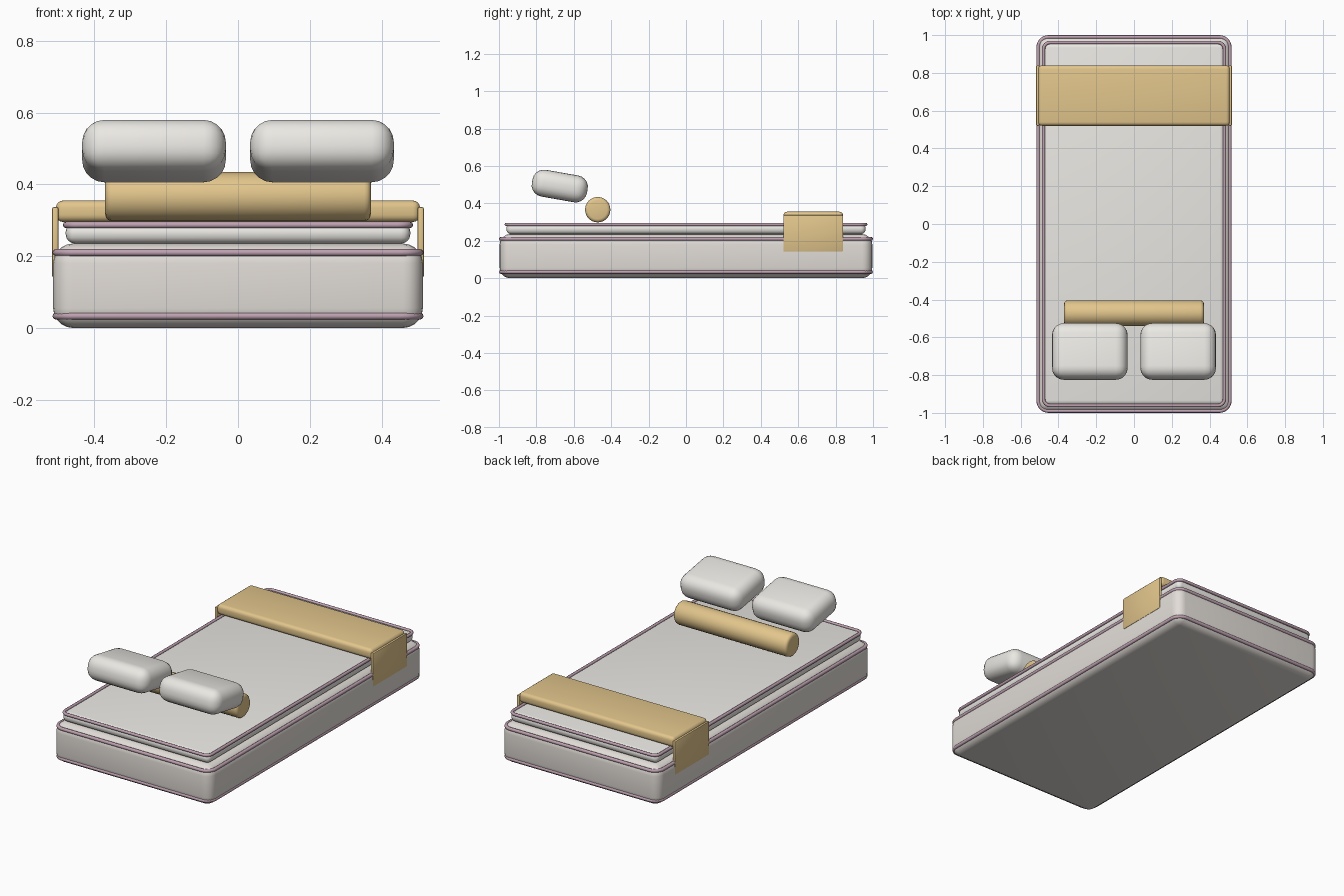
import bpy, math
from mathutils import Vector

if "Cube" in bpy.data.objects:
    bpy.data.objects.remove(bpy.data.objects["Cube"])


def material(name, rgb):
    m = bpy.data.materials.new(name)
    m.diffuse_color = (*rgb, 1)
    m.use_nodes = True
    m.node_tree.nodes["Principled BSDF"].inputs["Base Color"].default_value = m.diffuse_color
    return m


BASE = material("warm_fabric", (0.76, 0.72, 0.68))
SHEET = material("white_linen", (0.83, 0.81, 0.77))
PIPE = material("mauve_trim", (0.52, 0.36, 0.44))
GOLD = material("gold_fabric", (0.76, 0.56, 0.26))


def finish(ob, name, mat, bevel=0, segments=4):
    ob.name = name
    ob.data.materials.append(mat)
    if bevel:
        b = ob.modifiers.new("Bevel", "BEVEL")
        b.width = bevel
        b.segments = segments
        b.limit_method = "ANGLE"
        b.angle_limit = math.radians(40)
        bpy.ops.object.modifier_apply(modifier=b.name)
    bpy.ops.object.shade_smooth_by_angle(angle=math.radians(40))
    return ob


def box(name, lo, hi, mat, bevel, segments=4, tilt=0):
    lo, hi = Vector(lo), Vector(hi)
    bpy.ops.mesh.primitive_cube_add(size=1, location=(lo + hi) / 2)
    ob = bpy.context.object
    ob.scale = hi - lo
    bpy.ops.object.transform_apply(location=False, rotation=False, scale=True)
    ob.rotation_euler.x = tilt
    return finish(ob, name, mat, bevel, segments)


def piping(name, hx, hy, z, corner, radius):
    # closed rounded-rectangle tube, hx/hy measured to the tube centre
    cu = bpy.data.curves.new(name, "CURVE")
    cu.dimensions = "3D"
    cu.bevel_depth = radius
    cu.bevel_resolution = 2
    pts = []
    for i, (sx, sy) in enumerate([(1, 1), (-1, 1), (-1, -1), (1, -1)]):
        for k in range(7):
            a = math.radians(90 * i + 15 * k)
            pts.append((sx * (hx - corner) + corner * math.cos(a),
                        sy * (hy - corner) + corner * math.sin(a), z, 1))
    sp = cu.splines.new("POLY")
    sp.points.add(len(pts) - 1)
    for p, co in zip(sp.points, pts):
        p.co = co
    sp.use_cyclic_u = True
    cu.materials.append(PIPE)
    ob = bpy.data.objects.new(name, cu)
    bpy.context.collection.objects.link(ob)


# Mattress and thin topper
box("mattress", (-0.515, -0.996, 0), (0.515, 0.996, 0.235), BASE, 0.055, 5)
box("topper", (-0.48, -0.96, 0.235), (0.48, 0.96, 0.293), SHEET, 0.026)

# Piping around the seams
piping("mattress_piping_lower", 0.507, 0.99, 0.033, 0.055, 0.010)
piping("mattress_piping_upper", 0.507, 0.99, 0.210, 0.055, 0.010)
piping("topper_piping", 0.479, 0.961, 0.287, 0.035, 0.009)

# Folded throw with side drapes
box("throw_top", (-0.507, 0.52, 0.295), (0.507, 0.84, 0.355), GOLD, 0.02)
for side, s in (("left", -1), ("right", 1)):
    box("throw_drape_" + side, (s * 0.509 - 0.009, 0.52, 0.14),
        (s * 0.509 + 0.009, 0.84, 0.337), GOLD, 0.006, 2)

    # Tilted pillow
    box("pillow_" + side, (s * 0.234 - 0.2, -0.825, 0.42),
        (s * 0.234 + 0.2, -0.525, 0.565), SHEET, 0.062, 5, math.radians(-10))

# Bolster
bpy.ops.mesh.primitive_cylinder_add(vertices=24, radius=0.068, depth=0.74,
                                    location=(0, -0.472, 0.366),
                                    rotation=(0, math.pi / 2, 0))
finish(bpy.context.object, "bolster", GOLD, 0.018, 3)
